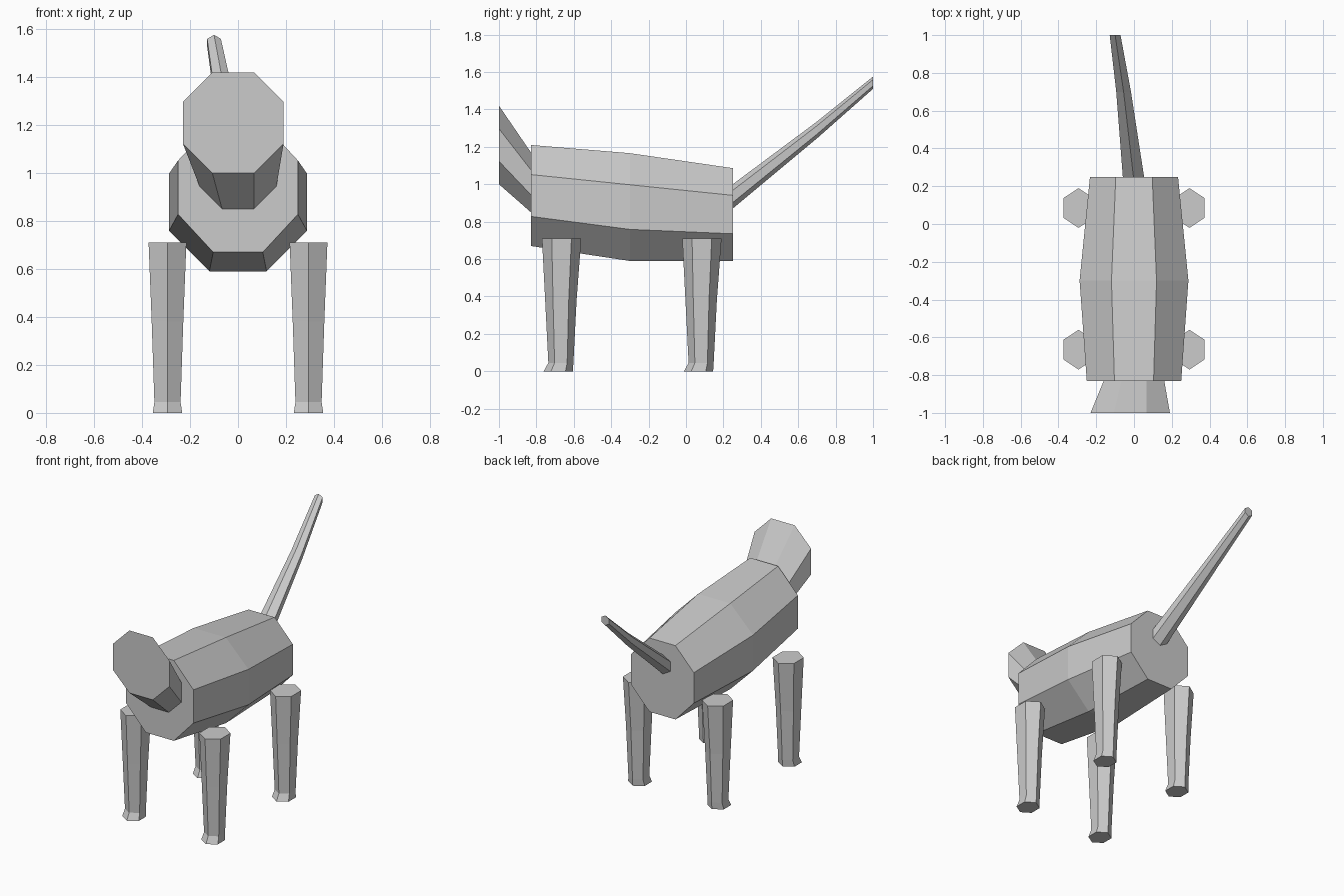
import bpy
import bmesh
from math import cos, sin, pi
from mathutils import Vector

if "Cube" in bpy.data.objects:
    bpy.data.objects.remove(bpy.data.objects["Cube"], do_unlink=True)

grey = bpy.data.materials.new("light grey")
grey.use_nodes = True
colour = (0.6, 0.6, 0.6, 1)
grey.diffuse_color = colour
grey.node_tree.nodes["Principled BSDF"].inputs["Base Color"].default_value = colour

X, Y, Z = Vector((1, 0, 0)), Vector((0, 1, 0)), Vector((0, 0, 1))


def loft(name, sides, u, v, sections, phase=0.0):
    """Join elliptical rings (centre, radius along u, radius along v) into a capped tube."""
    bm = bmesh.new()
    rings = []
    for centre, ru, rv in sections:
        angles = [2 * pi * (i + phase) / sides for i in range(sides)]
        rings.append([bm.verts.new(Vector(centre) + u * ru * cos(a) + v * rv * sin(a))
                      for a in angles])
    for a, b in zip(rings, rings[1:]):
        for i in range(sides):
            j = (i + 1) % sides
            bm.faces.new((a[i], a[j], b[j], b[i]))
    bm.faces.new(rings[0])
    bm.faces.new(rings[-1])
    bmesh.ops.recalc_face_normals(bm, faces=bm.faces)
    mesh = bpy.data.meshes.new(name)
    bm.to_mesh(mesh)
    bm.free()
    mesh.materials.append(grey)
    obj = bpy.data.objects.new(name, mesh)
    bpy.context.collection.objects.link(obj)
    return obj


# Octagon half-widths are measured to the flats
def octagon(x, y, z, half_x, half_z):
    k = 1 / cos(pi / 8)
    return ((x, y, z), half_x * k, half_z * k)


# Body: three octagonal rings from chest to rump
loft("body", 8, X, Z, [
    octagon(0, -0.83, 0.94, 0.25, 0.27),
    octagon(0, -0.30, 0.878, 0.288, 0.288),
    octagon(0, 0.25, 0.838, 0.233, 0.248),
], phase=0.5)

# Head: flares forward from the chest, a little off centre
loft("head", 8, X, Z, [
    octagon(-0.02, -1.0, 1.21, 0.21, 0.21),
    octagon(0, -0.829, 1.01, 0.16, 0.16),
], phase=0.5)

# Tail: thin tapering hexagon, rising and swinging to the right
loft("tail", 6, X, Z, [
    ((-0.003, 0.25, 0.935), 0.065, 0.065),
    ((-0.055, 0.70, 1.29), 0.045, 0.045),
    ((-0.10, 1.0, 1.543), 0.033, 0.033),
], phase=0.5)

# Legs: tapering hexagons with a small foot flare toward the front
for side, x in (("left", 0.294), ("right", -0.294)):
    for end, y in (("front", -0.665), ("rear", 0.085)):
        loft(f"{end}_{side}_leg", 6, X, Y, [
            ((x, y - 0.018, 0), 0.071, 0.078),
            ((x, y - 0.004, 0.045), 0.063, 0.067),
            ((x, y - 0.004, 0.38), 0.076, 0.084),
            ((x, y, 0.71), 0.091, 0.105),
        ], phase=0.5)
